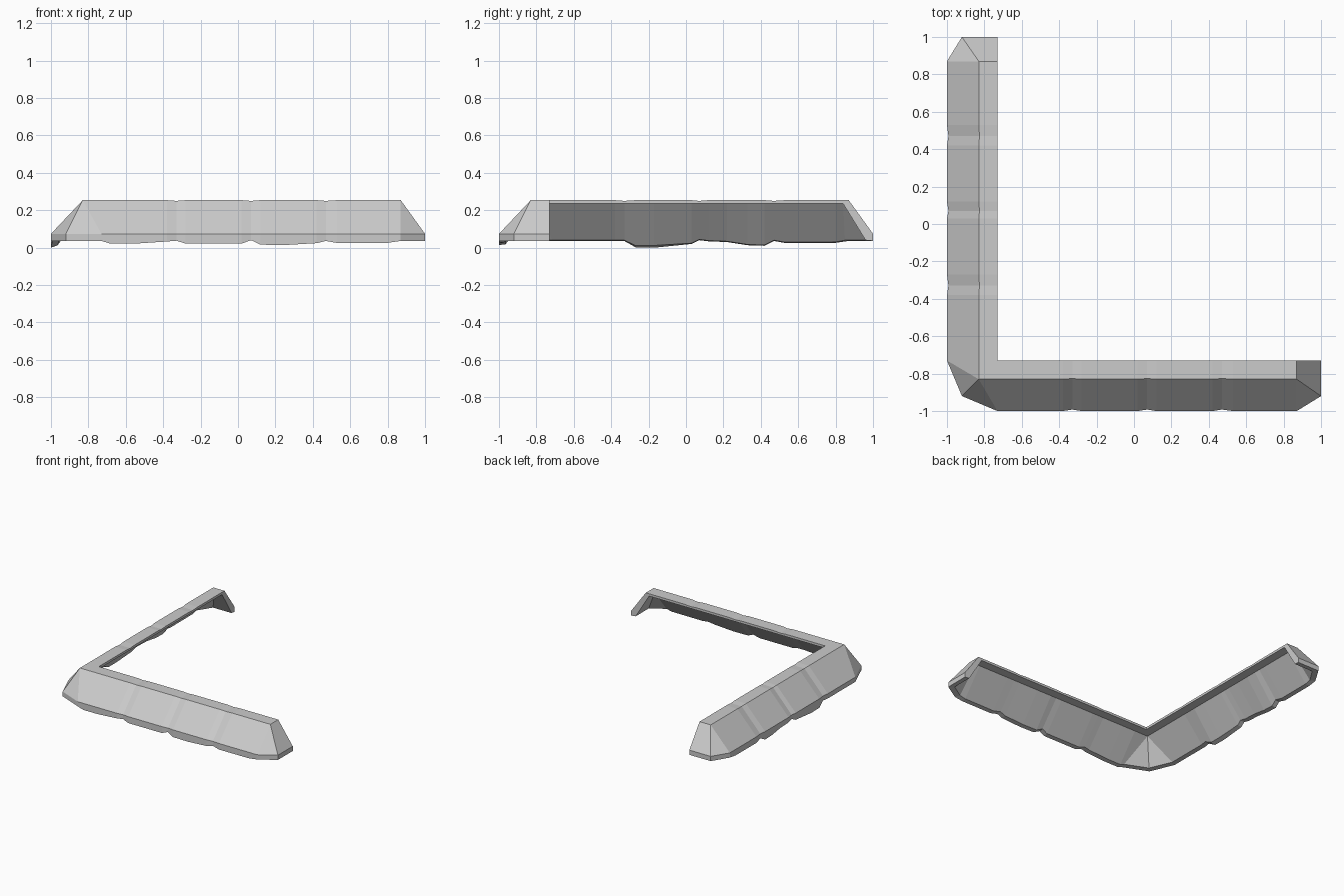
import bpy, bmesh

if "Cube" in bpy.data.objects:
    bpy.data.objects.remove(bpy.data.objects["Cube"])

TOP, UNDER, LIP = 0.254, 0.235, 0.074   # roof edge heights


def section(a, b, c, e, f, g, zb=0.036, dip=0.0):
    """Closed seven-point cross-section of the thick sloping edge."""
    return [(*a, TOP - dip), (*b, TOP - dip), (*c, LIP - dip / 2), (*c, zb),
            (*e, max(zb + 0.004, 0.012)), (*f, UNDER), (*g, UNDER)]


def arm(stations):
    """Sections of one arm running along +x, finishing in a hipped end."""
    rows = []
    # start at the shared corner
    A, B, F = (-.73, -.73), (-.83, -.83), (-.80, -.80)
    rows.append(section(A, B, (-.92, -.92), (-.89, -.89), F, A))
    rows.append(section(A, B, (-.73, -1), (-.715, -.965), F, A))
    # straight run with shallow grooves and a wavy lower rim
    for x, zb, groove in stations:
        d = 0.008 * groove
        rows.append(section((x, -.73), (x, -.83 + d / 2), (x, -1 + d),
                            (x, -.965 + d), (x, -.80), (x, -.73), zb, d / 2))
    # hipped end
    A, B, G, F = (.87, -.73), (.87, -.83), (.84, -.73), (.84, -.80)
    rows.append(section(A, B, (.87, -1), (.85, -.965), F, G))
    rows.append(section(A, B, (1, -.92), (.96, -.895), F, G))
    rows.append(section(A, A, (1, -.73), (.96, -.73), G, G))
    return rows


# x position, rim height, groove amount
front = arm([(-.68, .021, 0), (-.56, .021, 0), (-.38, .033, 0), (-.33, .037, 1),
             (-.28, .022, 0), (.02, .022, 0), (.07, .040, 1), (.12, .016, 0),
             (.25, .014, 0), (.42, .024, 0), (.47, .036, 1), (.53, .025, 0),
             (.80, .026, 0)])
side = arm([(-.38, .036, 0), (-.33, .036, 1), (-.27, .002, 0), (-.17, .0, 0),
            (.03, .020, 0), (.07, .040, 1), (.12, .034, 0), (.22, .030, 0),
            (.33, .013, 0), (.42, .010, 0), (.47, .036, 1), (.53, .025, 0),
            (.80, .026, 0)])
# the side arm is the front arm swapped across the diagonal
side = [[(y, x, z) for x, y, z in row] for row in side]
rows = side[:0:-1] + front

# skin the sections, sharing coincident points
bm = bmesh.new()
cache = {}


def vert(co):
    key = tuple(round(v, 4) for v in co)
    if key not in cache:
        cache[key] = bm.verts.new(co)
    return cache[key]


def face(points):
    vs = list(dict.fromkeys(vert(p) for p in points))
    if len(vs) > 2:
        bm.faces.new(vs)


for r, s in zip(rows, rows[1:]):
    for i in range(7):
        j = (i + 1) % 7
        face([r[i], r[j], s[j], s[i]])
face(rows[0])
face(rows[-1])
bmesh.ops.recalc_face_normals(bm, faces=bm.faces)

mesh = bpy.data.meshes.new("corner_roof_edge")
bm.to_mesh(mesh)
bm.free()
bpy.context.collection.objects.link(bpy.data.objects.new("corner_roof_edge", mesh))
